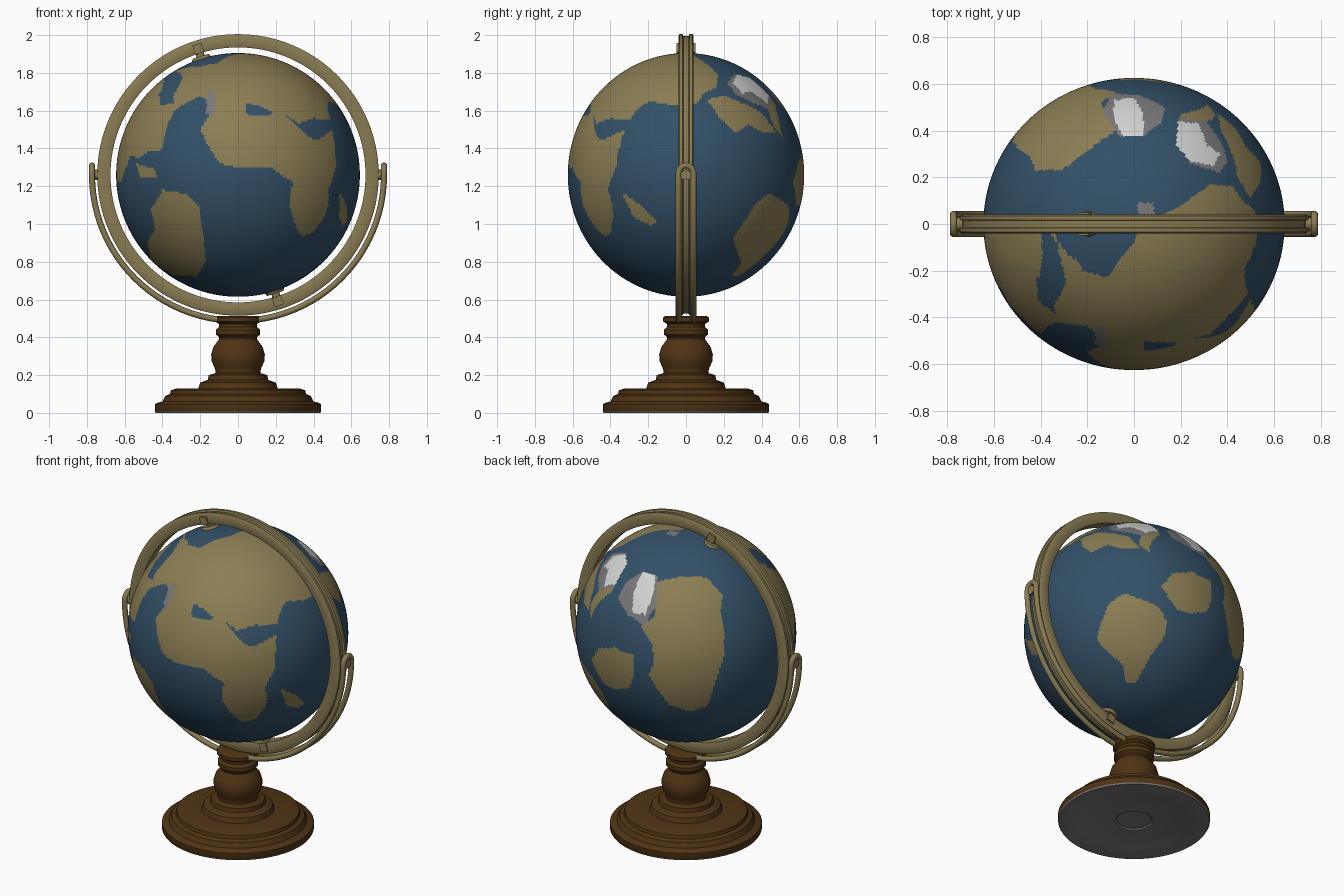
import bpy, bmesh, math
from mathutils import Vector, Matrix

cube = bpy.data.objects.get("Cube")
if cube:
    bpy.data.objects.remove(cube, do_unlink=True)

CENTRE = Vector((0, 0, 1.26))
TILT = math.radians(17.5)


def make_material(name, rgb):
    mat = bpy.data.materials.new(name)
    mat.use_nodes = True
    colour = (*rgb, 1)
    mat.diffuse_color = colour
    node = mat.node_tree.nodes["Principled BSDF"]
    node.inputs["Base Color"].default_value = colour
    node.inputs["Roughness"].default_value = 0.8
    return mat


sea = make_material("sea_blue", (0.032, 0.08, 0.135))
land = make_material("land_tan", (0.26, 0.208, 0.088))
ice = make_material("ice_white", (0.64, 0.66, 0.64))
stone = make_material("stone_grey", (0.19, 0.185, 0.19))
brass = make_material("brass", (0.25, 0.2, 0.085))
wood = make_material("dark_wood", (0.08, 0.034, 0.007))


def finish(bm, name, materials, angle=35):
    """Turn a bmesh into a smooth-shaded object."""
    mesh = bpy.data.meshes.new(name)
    bm.to_mesh(mesh)
    bm.free()
    for mat in materials:
        mesh.materials.append(mat)
    obj = bpy.data.objects.new(name, mesh)
    bpy.context.collection.objects.link(obj)
    bpy.ops.object.select_all(action="DESELECT")
    obj.select_set(True)
    bpy.context.view_layer.objects.active = obj
    bpy.ops.object.shade_smooth_by_angle(angle=math.radians(angle))
    return obj


def lathe(profile, steps, closed=False):
    """Revolve an (r, z) profile about the z axis."""
    bm = bmesh.new()
    verts = [bm.verts.new((r, 0, z)) for r, z in profile]
    pairs = list(zip(verts, verts[1:]))
    if closed:
        pairs.append((verts[-1], verts[0]))
    edges = [bm.edges.new(pair) for pair in pairs]
    bmesh.ops.spin(bm, geom=verts + edges, cent=(0, 0, 0), axis=(0, 0, 1),
                   angle=math.tau, steps=steps)
    bmesh.ops.remove_doubles(bm, verts=bm.verts, dist=0.0002)
    bmesh.ops.recalc_face_normals(bm, faces=bm.faces)
    return bm


# Turned pedestal with a grey underside
bm = lathe([(0, 0.012), (0.1, 0.012), (0.11, 0.004), (0.31, 0.004), (0.32, 0),
            (0.435, 0), (0.44, 0.008), (0.44, 0.045), (0.43, 0.053), (0.4, 0.06),
            (0.385, 0.09), (0.36, 0.1), (0.355, 0.12), (0.33, 0.128), (0.21, 0.13),
            (0.2, 0.16), (0.16, 0.175), (0.155, 0.2), (0.12, 0.21), (0.12, 0.225),
            (0.125, 0.24), (0.14, 0.275), (0.142, 0.31), (0.13, 0.35), (0.1, 0.39),
            (0.1, 0.4), (0.117, 0.415), (0.117, 0.44), (0.1, 0.455), (0.1, 0.47),
            (0.122, 0.485), (0.122, 0.505), (0.11, 0.512), (0, 0.512)], 64)
for face in bm.faces:
    if face.normal.z < -0.5 and face.calc_center_median().z < 0.02:
        face.material_index = 1
finish(bm, "pedestal", [wood, stone])

# Grooved meridian ring standing in the xz plane
half = [(0.675, 0.036), (0.685, 0.04), (0.735, 0.04), (0.745, 0.034),
        (0.745, 0.018), (0.735, 0.014)]
bm = lathe(half + [(r, -z) for r, z in reversed(half)], 128, closed=True)
bm.transform(Matrix.Translation(CENTRE) @ Matrix.Rotation(math.pi / 2, 4, "X"))
finish(bm, "meridian_ring", [brass])

# Yoke: a long rod loop around the lower half of the ring
curve = bpy.data.curves.new("yoke", "CURVE")
curve.dimensions = "3D"
curve.bevel_depth = 0.016
curve.bevel_resolution = 3
path, gap, reach = [], 0.04, 0.773
for side in (1, -1):
    for i in range(49):
        a = math.pi * i / 48
        path.append((side * reach * math.cos(a), side * gap, -reach * math.sin(a)))
    for i in range(9):
        a = math.pi * i / 8
        path.append((-side * reach, side * gap * math.cos(a), 0.01 + gap * math.sin(a)))
spline = curve.splines.new("POLY")
spline.points.add(len(path) - 1)
for point, co in zip(spline.points, path):
    point.co = (*(Vector(co) + CENTRE), 1)
spline.use_cyclic_u = True
spline.use_smooth = True
curve.materials.append(brass)
yoke = bpy.data.objects.new("yoke", curve)
bpy.context.collection.objects.link(yoke)


def add_cylinder(bm, matrix, r1, r2, start, end):
    bmesh.ops.create_cone(bm, cap_ends=True, segments=24, radius1=r1, radius2=r2,
                          depth=end - start,
                          matrix=matrix @ Matrix.Translation((0, 0, (start + end) / 2)))


# Axis pins on the tilted axis and side pivots
for label, angle in (("top", -TILT), ("bottom", math.pi - TILT)):
    frame = Matrix.Translation(CENTRE) @ Matrix.Rotation(angle, 4, "Y")
    bm = bmesh.new()
    add_cylinder(bm, frame, 0.06, 0.045, 0.63, 0.658)
    add_cylinder(bm, frame, 0.022, 0.022, 0.65, 0.7)
    bmesh.ops.create_cube(bm, size=1, matrix=frame @ Matrix.Translation((0, 0, 0.7))
                          @ Matrix.Diagonal((0.05, 0.1, 0.05, 1)))
    finish(bm, label + "_axis_pin", [brass])
for label, angle in (("left", math.pi / 2), ("right", -math.pi / 2)):
    frame = Matrix.Translation(CENTRE) @ Matrix.Rotation(angle, 4, "Y")
    bm = bmesh.new()
    add_cylinder(bm, frame, 0.028, 0.028, 0.72, 0.78)
    finish(bm, label + "_pivot", [brass])


# Painted patches: outlines in hundredths, each seen along one direction
def direction(azimuth, elevation):
    a, e = math.radians(azimuth), math.radians(elevation)
    out = Vector((math.sin(a) * math.cos(e), -math.cos(a) * math.cos(e), math.sin(e)))
    right = Vector((math.cos(a), math.sin(a), 0))
    return out, right, out.cross(right)


VIEWS = {"front": direction(0, 0), "side": direction(90, 0), "top": direction(0, 90),
         "back": direction(210, 30), "under": direction(150, -30)}
patches = []
SEA, LAND, ICE, STONE = range(4)


def patch(colour, view, *outline):
    us, vs = zip(*outline)
    patches.append((colour, view, outline, min(us), max(us), min(vs), max(vs)))


def inside(u, v, outline):
    hit = False
    for (a, b), (c, d) in zip(outline, outline[1:] + outline[:1]):
        if (b > v) != (d > v) and u < (c - a) * (v - b) / (d - b) + a:
            hit = not hit
    return hit


# Large joined landmass on the front
patch(LAND, "front", (-20, 24), (-14, 12), (-9, 6), (0, 4), (17, 4), (23, 0), (29, -4),
      (27, -16), (31, -28), (34, -33), (40, -30), (46, -22), (48, -16), (48, -7), (52, 4),
      (51, 18), (49, 28), (47, 38), (55, 48), (30, 70), (-5, 70), (-14, 60), (-22, 52),
      (-25, 44), (-12, 38), (-14, 33))
# Its eastern shore
patch(LAND, "side", (-40, 17), (-35, 25), (-22, 38), (-19, 44), (-15, 38), (-6, 37),
      (6, 38), (9, 43), (16, 46), (17, 53), (12, 58), (3, 64), (-2, 66), (-30, 70),
      (-60, 40), (-55, 20))
# North-western land and its far shore
patch(LAND, "front", (-70, 2), (-70, 30), (-60, 46), (-42, 52), (-30, 56), (-14, 60),
      (-20, 50), (-19, 42), (-26, 39), (-34, 34), (-37, 27), (-39, 19), (-41, 12),
      (-47, 13), (-52, 9), (-57, 10), (-62, -4))
patch(LAND, "back", (38, 37), (46, 40), (57, 24), (62, 10), (70, 15), (60, 50), (45, 50))
# South-western land and islands
patch(LAND, "front", (-40, -8), (-28, -10), (-20, -17), (-18, -37), (-17, -46), (-22, -54),
      (-34, -53), (-46, -46), (-48, -36), (-44, -29), (-46, -18))
patch(LAND, "front", (-54, 6), (-44, 3), (-43, -1), (-52, -1))
patch(LAND, "side", (-34, -9), (-24, -16), (-15, -25), (-19, -27), (-28, -22))
# Eastern lands
patch(LAND, "side", (11, 40), (20, 42), (30, 38), (40, 33), (48, 22), (41, 22), (33, 27),
      (26, 22), (18, 30))
patch(LAND, "side", (41, 44), (47, 38), (51, 20), (46, 26))
patch(LAND, "under", (-29, 2), (-25, 15), (-17, 22), (-5, 19), (4, 16), (9, 8), (8, -2),
      (1, -13), (-5, -29), (-11, -29), (-14, -19), (-23, -13), (-30, -6))
patch(LAND, "under", (5, 28), (12, 36), (24, 38), (36, 34), (37, 24), (34, 16), (24, 14),
      (15, 15), (12, 19))
# Great southern land on the back
patch(LAND, "back", (-19, 19), (-11, 24), (2, 27), (15, 27), (25, 17), (24, 8), (27, -4),
      (27, -19), (22, -34), (18, -46), (8, -50), (-4, -47), (-11, -39), (-16, -31),
      (-13, -22), (-15, -13), (-22, -3), (-13, 3), (-15, 12))
# Inland seas
patch(SEA, "front", (4, 38), (10, 37), (18, 33), (16, 31), (5, 32))
patch(SEA, "front", (24, 33), (32, 27), (40, 30), (50, 29), (50, 24), (42, 18), (37, 20))
patch(SEA, "front", (-42, 44), (-34, 45), (-34, 38), (-41, 37))
patch(SEA, "top", (-28, 2), (3, 2), (0, -8), (-6, -15), (-11, -23), (-22, -20), (-26, -12))
patch(SEA, "top", (-41, 3), (-33, -8), (-29, -25), (-33, -33), (-41, -28), (-39, -12))
# Bare rock and ice near the pole
patch(STONE, "front", (-16, 44), (-12, 44), (-13, 31), (-17, 33))
patch(STONE, "top", (-10, 56), (3, 55), (13, 50), (12, 44), (5, 38), (-6, 37), (-13, 48))
patch(STONE, "top", (19, 45), (31, 44), (38, 34), (40, 27), (37, 22), (24, 26))
patch(STONE, "top", (1, 9), (8, 9), (9, 4), (2, 4))
patch(ICE, "top", (-9, 53), (0, 54), (4, 47), (4, 38), (-5, 38), (-8, 44))
patch(ICE, "top", (19, 44), (28, 43), (31, 34), (37, 30), (34, 25), (24, 27), (18, 34))

# Globe: fine sphere whose faces take the colour of the last patch covering them
bm = bmesh.new()
bmesh.ops.create_uvsphere(bm, u_segments=320, v_segments=160, radius=0.645)
bm.transform(Matrix.Diagonal((1, 0.97, 1, 1)))
for face in bm.faces:
    p = face.calc_center_median() * 100
    seen = {name: (p.dot(right), p.dot(up)) for name, (out, right, up) in VIEWS.items()
            if p.dot(out) > 0}
    for colour, view, outline, u0, u1, v0, v1 in patches:
        if view in seen:
            u, v = seen[view]
            if u0 <= u <= u1 and v0 <= v <= v1 and inside(u, v, outline):
                face.material_index = colour
bm.transform(Matrix.Translation(CENTRE))
finish(bm, "globe", [sea, land, ice, stone])
